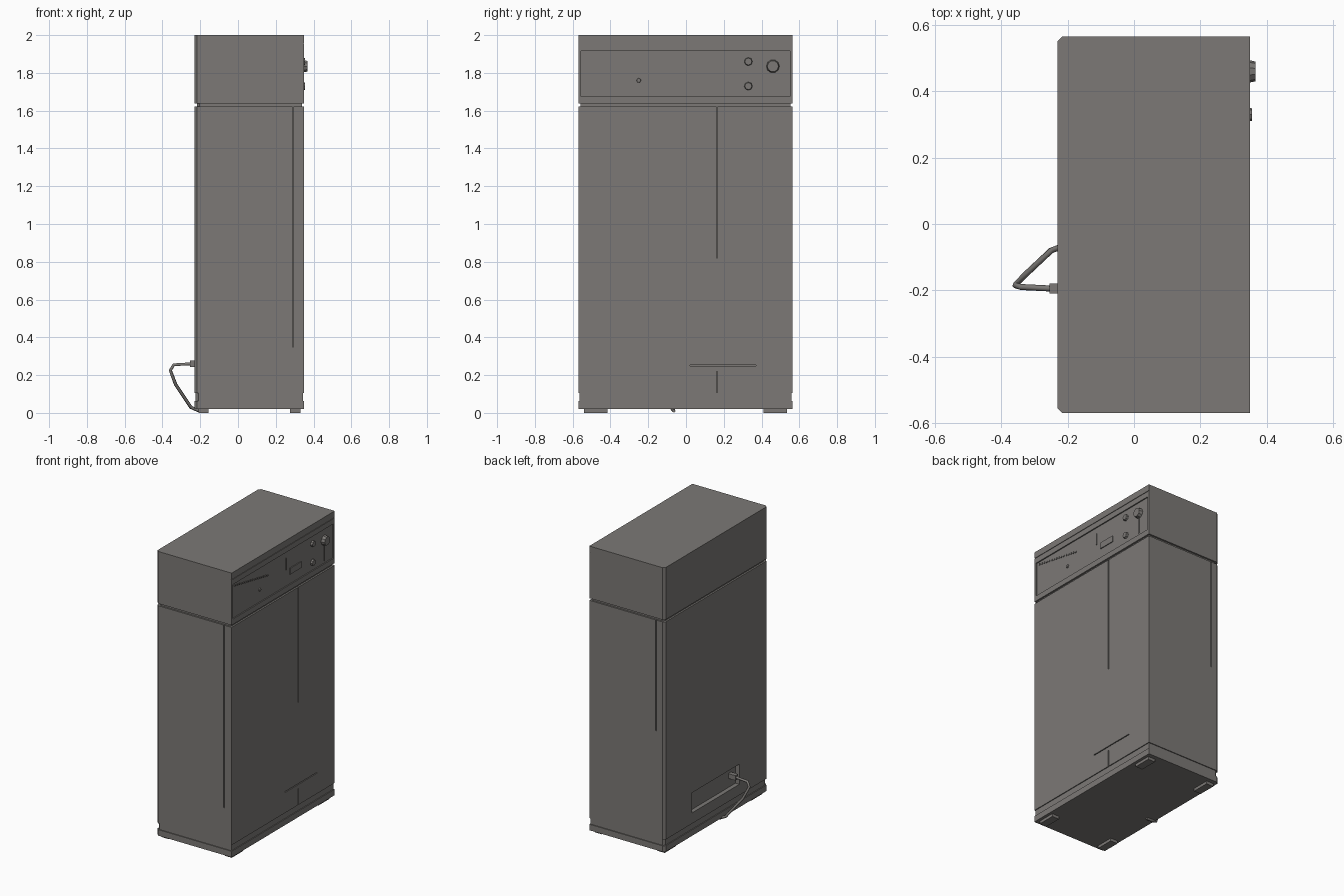
import bpy
import bmesh
from mathutils import Matrix, Vector

if "Cube" in bpy.data.objects:
    bpy.data.objects.remove(bpy.data.objects["Cube"])

# One warm grey paint for the whole cabinet
paint = bpy.data.materials.new("warm_grey_paint")
paint.use_nodes = True
colour = (0.2, 0.19, 0.18, 1)
paint.diffuse_color = colour
paint.node_tree.nodes["Principled BSDF"].inputs["Base Color"].default_value = colour

BACK, FACE = -0.23, 0.35      # cabinet depth along x
LEFT, RIGHT = -0.57, 0.565    # cabinet width along y


def finish(name, bm):
    mesh = bpy.data.meshes.new(name)
    bmesh.ops.recalc_face_normals(bm, faces=bm.faces)
    bm.to_mesh(mesh)
    bm.free()
    mesh.materials.append(paint)
    obj = bpy.data.objects.new(name, mesh)
    bpy.context.collection.objects.link(obj)
    return obj


def add_box(bm, low, high):
    low, high = Vector(low), Vector(high)
    size = high - low
    matrix = Matrix.Translation((low + high) / 2) @ Matrix.Diagonal((*size, 1))
    bmesh.ops.create_cube(bm, size=1, matrix=matrix)


def boxes(name, pairs):
    bm = bmesh.new()
    for low, high in pairs:
        add_box(bm, low, high)
    return finish(name, bm)


def slab(name, bottom, top, inset=0.0, chamfer=0.014):
    """Cabinet section with chamfered rear corners."""
    b, f = BACK + inset, FACE - inset
    l, r = LEFT + inset, RIGHT - inset
    outline = [(f, l), (f, r), (b + chamfer, r), (b, r - chamfer),
               (b, l + chamfer), (b + chamfer, l)]
    bm = bmesh.new()
    face = bm.faces.new([bm.verts.new((x, y, bottom)) for x, y in outline])
    made = bmesh.ops.extrude_face_region(bm, geom=[face])["geom"]
    verts = [v for v in made if isinstance(v, bmesh.types.BMVert)]
    bmesh.ops.translate(bm, verts=verts, vec=(0, 0, top - bottom))
    return finish(name, bm)


def carve(obj, pairs):
    """Cut boxes out of a part and bake the result."""
    for low, high in pairs:
        cutter = boxes("cutter", [(low, high)])
        cutter.hide_render = True
        mod = obj.modifiers.new("cut", "BOOLEAN")
        mod.operation = "DIFFERENCE"
        mod.solver = "EXACT"
        mod.object = cutter
        graph = bpy.context.evaluated_depsgraph_get()
        mesh = bpy.data.meshes.new_from_object(obj.evaluated_get(graph))
        obj.modifiers.clear()
        obj.data = mesh
        bpy.data.objects.remove(cutter)


def knob(name, y, z, radius, start, end, sides):
    bm = bmesh.new()
    matrix = (Matrix.Translation(((start + end) / 2, y, z))
              @ Matrix.Rotation(1.5708, 4, "Y"))
    bmesh.ops.create_cone(bm, cap_ends=True, segments=sides, radius1=radius,
                          radius2=radius * 0.85, depth=end - start, matrix=matrix)
    return finish(name, bm)


# Stacked cabinet sections
slab("plinth", 0.02, 0.062)
slab("plinth_recess", 0.062, 0.105, inset=0.006)
body = slab("cabinet_body", 0.105, 1.622)
slab("shadow_gap", 1.622, 1.637, inset=0.012)
head = slab("control_head", 1.637, 2.0)

# Door seams, side seams and the rear socket recess
seam, deep = 0.003, 0.008
door_cut = FACE - deep
carve(body, [
    ((door_cut, 0.165 - seam, 0.82), (0.4, 0.165 + seam, 1.7)),
    ((door_cut, 0.165 - seam, 0.09), (0.4, 0.165 + seam, 0.22)),
    ((door_cut, 0.02, 0.25 - seam), (0.4, 0.37, 0.25 + seam)),
    ((0.292 - seam, -0.6, 0.35), (0.292 + seam, LEFT + deep, 1.7)),
    ((-0.165 - seam, RIGHT - deep, 0.85), (-0.165 + seam, 0.6, 1.7)),
    ((-0.3, -0.26, 0.18), (BACK + 0.03, 0.26, 0.32)),
])

# Recessed control panel with a trim line above it
panel = FACE - 0.008
carve(head, [
    ((panel, -0.555, 1.675), (0.4, 0.55, 1.915)),
    ((FACE - 0.004, -0.6, 1.952), (0.4, 0.6, 1.956)),
])

# Controls
knob("main_dial", 0.46, 1.835, 0.035, panel, 0.367, 10)
for label, height in (("upper", 1.86), ("lower", 1.73)):
    knob(label + "_knob", 0.33, height, 0.022, panel, 0.356, 8)
knob("indicator_button", -0.25, 1.76, 0.012, panel, 0.348, 8)
boxes("display_plate", [((panel, 0.08, 1.742), (panel + 0.006, 0.2, 1.785))])
boxes("panel_divider", [((panel, 0.036, 1.79), (panel + 0.005, 0.042, 1.87))])
boxes("dial_pointer", [((panel, 0.457, 1.69), (panel + 0.006, 0.463, 1.8))])

# Row of short ribs stepping down along the panel
ribs = []
for i in range(16):
    y, z = -0.53 + i * 0.024, 1.897 - i * 0.0045
    ribs.append(((panel, y, z - 0.006), (panel + 0.005, y + 0.01, z + 0.004)))
boxes("panel_ribs", ribs)

# Four low feet
for side, y in (("left", -0.54), ("right", 0.41)):
    for end, x in (("rear", -0.21), ("front", 0.275)):
        boxes(f"{end}_{side}_foot", [((x, y, 0), (x + 0.055, y + 0.125, 0.022))])

# Power plug and drooping cable at the back
boxes("power_plug", [((-0.255, -0.21, 0.243), (-0.195, -0.18, 0.277))])
path = [(-0.24, -0.195, 0.26), (-0.34, -0.19, 0.255), (-0.358, -0.185, 0.225),
        (-0.33, -0.155, 0.15), (-0.25, -0.08, 0.03), (-0.21, -0.065, 0.012),
        (-0.16, -0.065, 0.011)]
curve = bpy.data.curves.new("power_cable", "CURVE")
curve.dimensions = "3D"
curve.bevel_depth = 0.009
curve.bevel_resolution = 1
curve.use_fill_caps = True
spline = curve.splines.new("POLY")
spline.points.add(len(path) - 1)
for point, place in zip(spline.points, path):
    point.co = (*place, 1)
curve.materials.append(paint)
cable = bpy.data.objects.new("power_cable", curve)
bpy.context.collection.objects.link(cable)
